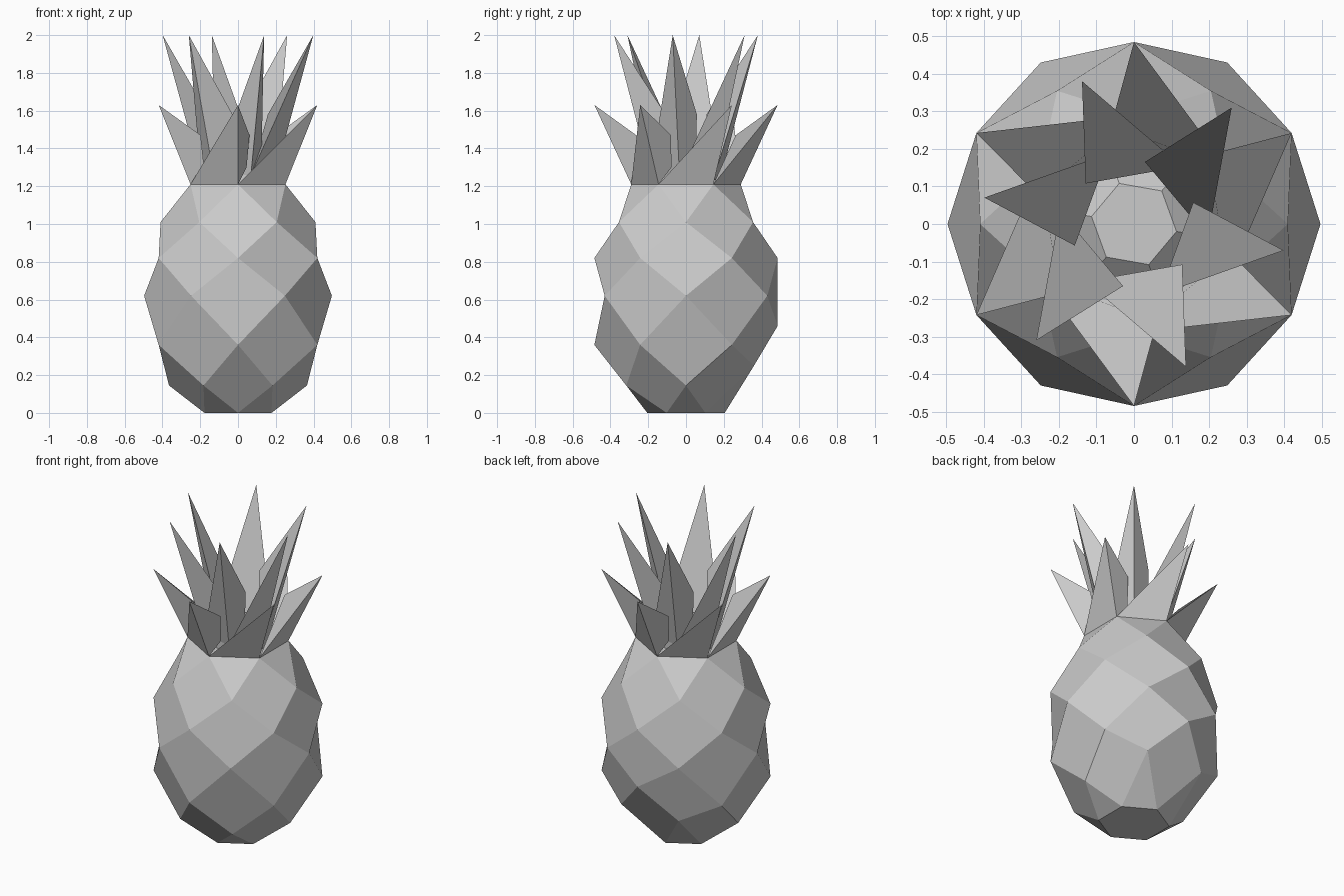
import bpy
from math import radians, cos, sin

if "Cube" in bpy.data.objects:
    bpy.data.objects.remove(bpy.data.objects["Cube"])

grey = bpy.data.materials.new("plain_grey")
grey.use_nodes = True
COLOUR = (0.6, 0.6, 0.6, 1)
grey.diffuse_color = COLOUR
grey.node_tree.nodes["Principled BSDF"].inputs["Base Color"].default_value = COLOUR


def polar(radius, degrees, z):
    a = radians(degrees)
    return (radius * cos(a), radius * sin(a), z)


def make(name, verts, faces):
    mesh = bpy.data.meshes.new(name)
    mesh.from_pydata(verts, [], faces)
    mesh.materials.append(grey)
    obj = bpy.data.objects.new(name, mesh)
    bpy.context.collection.objects.link(obj)
    return obj


# Fruit body: staggered six-sided rings joined by diamond facets
PROFILE = [(0.205, 0), (0.365, 0.145), (0.485, 0.36), (0.497, 0.62),
           (0.485, 0.82), (0.41, 1.01), (0.29, 1.21)]
TOP = len(PROFILE) - 1
verts = []
for i, (r, z) in enumerate(PROFILE):
    offset = 30 if i % 2 == 0 else 0
    verts += [polar(r, offset + 60 * k, z) for k in range(6)]


def vid(ring, k):
    return ring * 6 + k % 6


# The lower back facets sit a little higher
verts[vid(2, 1)] = (0, 0.485, 0.46)
for k, side in ((1, 1), (2, -1)):
    verts[vid(1, k)] = (0.2 * side, 0.36, 0.25)

faces = [[vid(0, k) for k in reversed(range(6))], [vid(TOP, k) for k in range(6)]]
for i in range(TOP + 1):
    for k in range(6):
        mid = k + 1 if i % 2 == 0 else k
        face = [vid(i, k)]
        if i > 0:
            face.append(vid(i - 1, mid))
        face.append(vid(i, k + 1))
        if i < TOP:
            face.append(vid(i + 1, mid))
        if (i, k) == (3, 1):          # back facet folds the other way
            face = face[1:] + face[:1]
        faces.append(face)
make("fruit_body", verts, faces)


# Crown: pinwheel leaves, each with a wide side, a ridge and a narrow folded side
def leaf_ring(name, start, base, tip, shoulder, notch):
    for k in range(6):
        a = start + 60 * k
        points = [polar(base[0], a - 60, base[1]), polar(base[0], a, base[1]),
                  polar(tip[0], a, tip[1])]
        points += [polar(r, a + turn, z) for r, turn, z in (shoulder, notch)]
        make(f"{name}_{k + 1}", points, [(0, 1, 2), (1, 4, 3, 2), (0, 2, 3, 4)])


leaf_ring("outer_leaf", 30, (0.29, 1.21), (0.485, 1.63), (0.27, 13, 1.47), (0.238, 11, 1.30))
leaf_ring("inner_leaf", 50, (0.2, 1.26), (0.405, 2.0), (0.168, 30, 1.58), (0.17, 28, 1.32))

# Low six-sided mound inside the crown
rings = [(0.2, 1.21), (0.2, 1.26), (0.115, 1.33)]
mound = [polar(r, 50 + 60 * k, z) for r, z in rings for k in range(6)]
sides = [(vid(i, k), vid(i, k + 1), vid(i + 1, k + 1), vid(i + 1, k))
         for i in range(2) for k in range(6)]
make("crown_mound", mound, sides + [[vid(2, k) for k in range(6)]])
